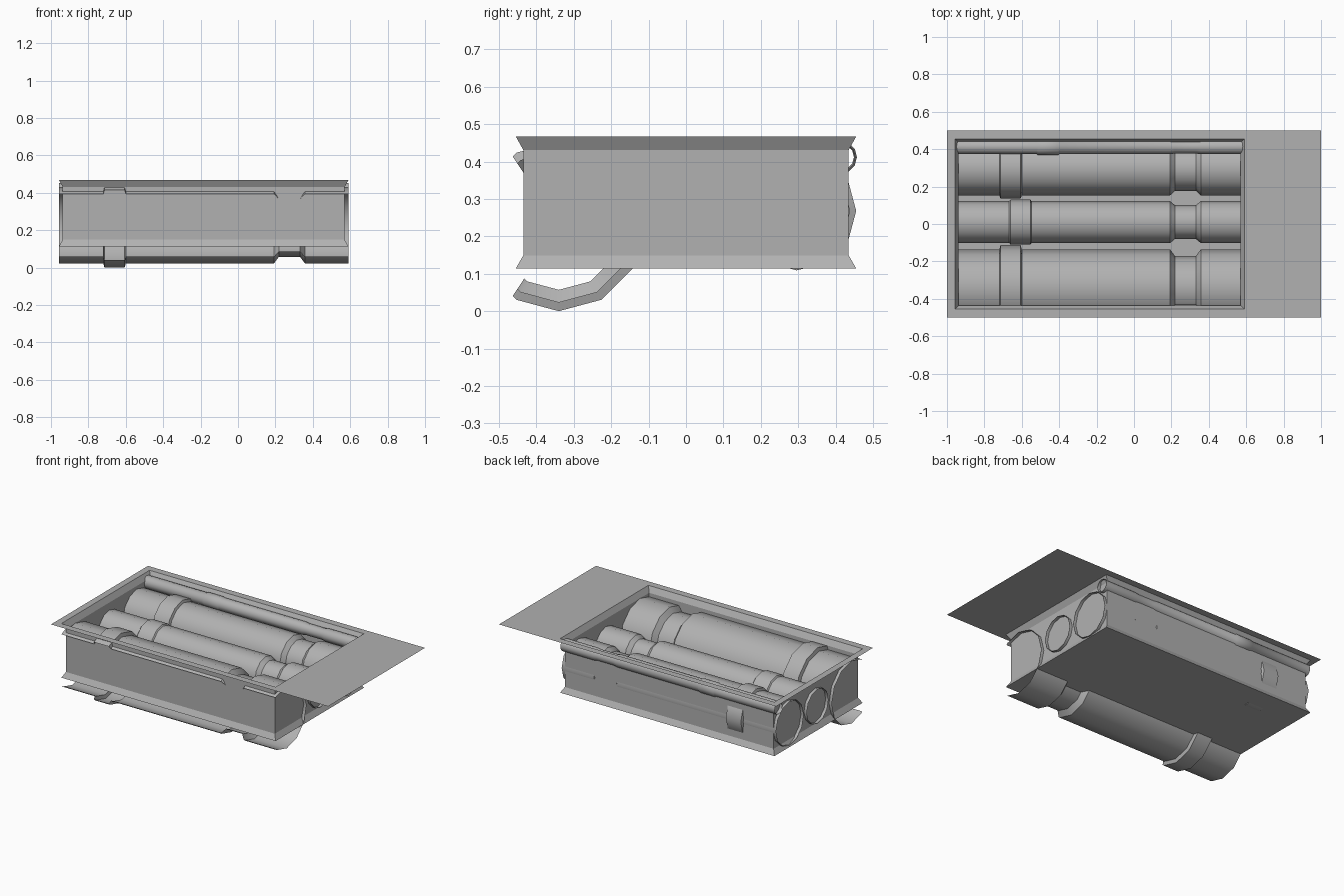
import bpy, bmesh, math

if "Cube" in bpy.data.objects:
    bpy.data.objects.remove(bpy.data.objects["Cube"])

X0, X1 = -0.957, 0.59          # pipe and pit ends
CX = (X0 + X1) / 2

# dark grey for every part
grey = bpy.data.materials.new("dark_grey")
grey.diffuse_color = (0.44, 0.44, 0.44, 1)
grey.use_nodes = True
grey.node_tree.nodes["Principled BSDF"].inputs["Base Color"].default_value = grey.diffuse_color


def make(name, bm, smooth=False):
    me = bpy.data.meshes.new(name)
    bm.to_mesh(me)
    bm.free()
    me.materials.append(grey)
    ob = bpy.data.objects.new(name, me)
    bpy.context.collection.objects.link(ob)
    if smooth:
        bpy.context.view_layer.objects.active = ob
        ob.select_set(True)
        bpy.ops.object.shade_smooth_by_angle(angle=math.radians(35))
        ob.select_set(False)
    return ob


def rect(bm, cx, hx, hy, z):
    return [bm.verts.new((cx + sx * hx, sy * hy, z))
            for sx, sy in ((-1, -1), (1, -1), (1, 1), (-1, 1))]


def bridge(bm, a, b, closed=True):
    n = len(a)
    for i in range(n if closed else n - 1):
        j = (i + 1) % n
        bm.faces.new((a[i], a[j], b[j], b[i]))


def pipe(name, y, z, r, r_collar, r_neck, collar, cut=False):
    """Open 12-sided pipe along x with a raised collar and a narrow neck."""
    c0, c1 = collar
    profile = [(X0, r), (c0, r), (c0 + .006, r_collar), (c1 - .006, r_collar), (c1, r),
               (.193, r), (.218, r_neck), (.332, r_neck), (.357, r), (X1, r)]
    circle = [(math.cos(math.radians(a)), math.sin(math.radians(a)))
              for a in range(-180, 180, 30)]
    if cut:
        # keep the 240 degree arc and a short lip on each free edge
        lip = (-.5 - .366 * .12, .866 - .366 * .12)
        circle = [(lip[0], -lip[1])] + circle[2:11] + [lip]
    bm = bmesh.new()
    prev = None
    for x, rad in profile:
        ring = [bm.verts.new((x, y + rad * c, z + rad * s)) for c, s in circle]
        if prev:
            bridge(bm, ring, prev, not cut)
        prev = ring
    bmesh.ops.recalc_face_normals(bm, faces=bm.faces)
    if sum(f.normal.z * (f.calc_center_median().z - z) for f in bm.faces) < 0:
        bmesh.ops.reverse_faces(bm, faces=bm.faces)
    make(name, bm, True)


# ground sheet with a rectangular opening
bm = bmesh.new()
hx = (X1 - X0) / 2
bridge(bm, rect(bm, 0, 1, .5, .467), rect(bm, CX, hx, .455, .467))
make("ground_sheet", bm)

# pit walls with flared rim and foot, closed by a floor
bm = bmesh.new()
rings = [rect(bm, CX, hx - d, .455 - d, z)
         for d, z in ((0, .114), (.02, .149), (.02, .431), (0, .467))]
for lo, hi in zip(rings, rings[1:]):
    bridge(bm, lo, hi)
bm.faces.new(rings[0][::-1])
make("pit_box", bm)

# pipes: the front one is cut off along its front side
pipe("front_pipe", -.34, .227, .204, .227, .170, (-.72, -.60), cut=True)
pipe("middle_pipe", .01, .27, .112, .120, .091, (-.667, -.548))
pipe("back_pipe", .296, .268, .143, .159, .119, (-.72, -.60))
pipe("small_rail_pipe", .413, .412, .040, .044, .036, (-.52, -.40))
